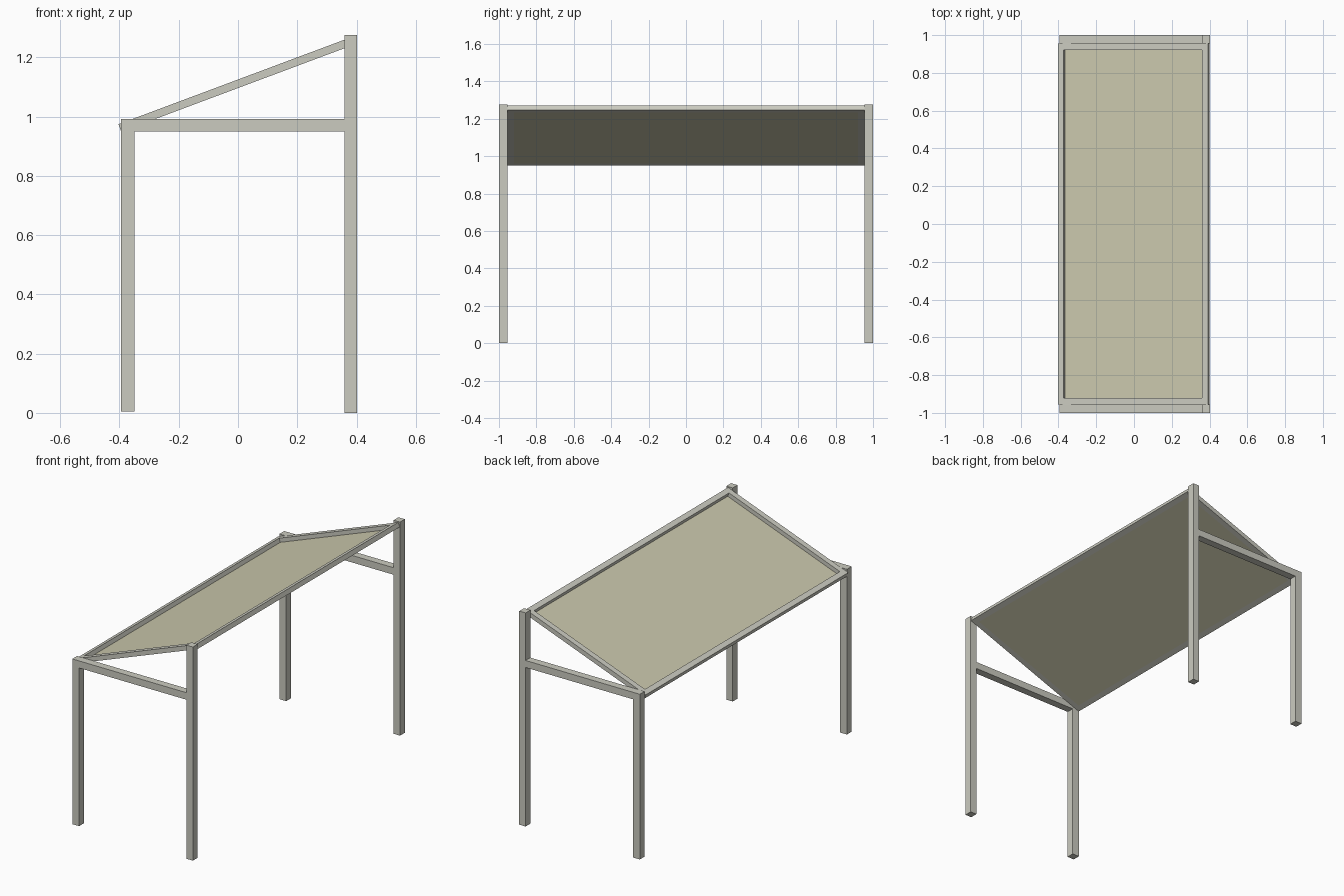
import bpy, math
from mathutils import Matrix, Vector

if "Cube" in bpy.data.objects:
    bpy.data.objects.remove(bpy.data.objects["Cube"])


def material(name, rgb):
    m = bpy.data.materials.new(name)
    m.diffuse_color = (*rgb, 1)
    m.use_nodes = True
    m.node_tree.nodes["Principled BSDF"].inputs["Base Color"].default_value = m.diffuse_color
    return m


metal = material("light grey metal", (0.60, 0.60, 0.53))
cloth = material("beige panel", (0.60, 0.58, 0.42))


def box(name, lo, hi, mat, frame=Matrix.Identity(4)):
    """Box between two corners, optionally placed in a tilted frame."""
    lo, hi = Vector(lo), Vector(hi)
    bpy.ops.mesh.primitive_cube_add(size=1)
    o = bpy.context.object
    o.name = name
    size = hi - lo
    o.data.transform(frame @ Matrix.Translation((lo + hi) / 2) @ Matrix.Diagonal((*size, 1)))
    o.data.materials.append(mat)
    return o


# Posts and cross beams at both ends
for s, end in ((-1, "front"), (1, "back")):
    y0, y1 = sorted((s * 0.955, s * 1.0))
    box(end + "_short_post", (-0.395, y0, 0.005), (-0.35, y1, 0.992), metal)
    box(end + "_tall_post", (0.36, y0, 0), (0.402, y1, 1.276), metal)
    box(end + "_cross_beam", (-0.35, y0, 0.95), (0.36, y1, 0.992), metal)

# Tilted roof frame: local x runs up the slope, local z is its thickness
tilt = Matrix.Translation((-0.394, 0, 0.949)) @ Matrix.Rotation(-math.radians(20.5), 4, 'Y')
L, W, T, B = 0.848, 0.955, 0.027, 0.033
box("roof_lower_bar", (0, -W, 0), (B, W, T), metal, tilt)
box("roof_upper_bar", (L - B, -W, 0), (L, W, T), metal, tilt)
for s, end in ((-1, "front"), (1, "back")):
    y0, y1 = sorted((s * (W - 0.035), s * W))
    box("roof_" + end + "_bar", (B, y0, 0), (L - B, y1, T), metal, tilt)

# Thin panel set in the bottom of the frame
box("roof_panel", (B, -W + 0.035, 0.0), (L - B, W - 0.035, 0.003), cloth, tilt)
